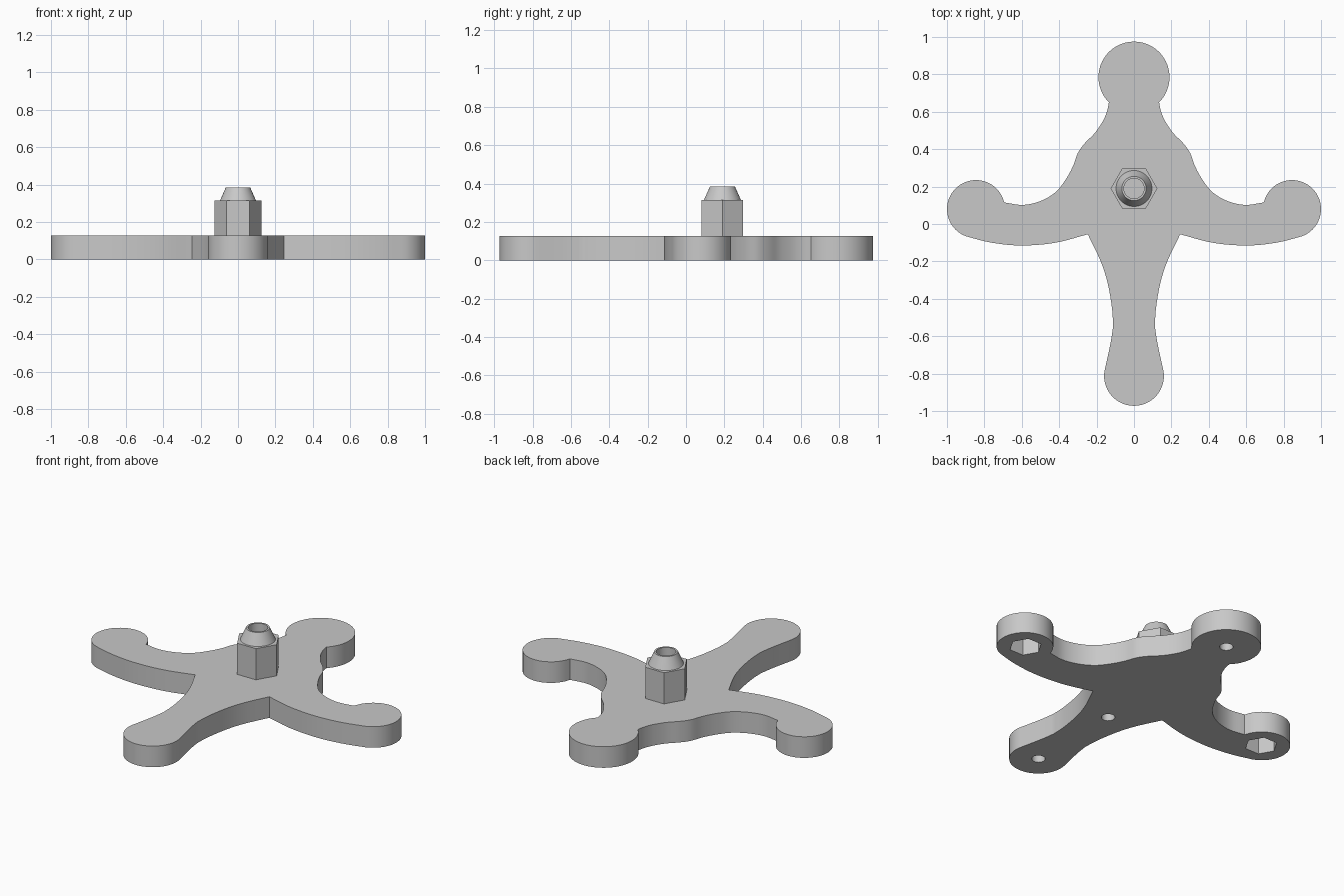
import bpy, bmesh
from math import cos, sin, radians
from mathutils import Vector

if "Cube" in bpy.data.objects:
    bpy.data.objects.remove(bpy.data.objects["Cube"], do_unlink=True)

grey = bpy.data.materials.new("light grey")
grey.use_nodes = True
colour = (0.58, 0.58, 0.58, 1)
grey.diffuse_color = colour
grey.node_tree.nodes["Principled BSDF"].inputs["Base Color"].default_value = colour

THICK = 0.127
POST_Y = 0.19


def arc(cx, cy, r, start, end, steps=28):
    """Points along a circular arc, angles in degrees."""
    angles = [radians(start + (end - start) * i / steps) for i in range(steps + 1)]
    return [Vector((cx + r * cos(a), cy + r * sin(a))) for a in angles]


def spline(points, steps=6):
    """Smooth curve through the given points."""
    p = [Vector(q) for q in points]
    p = [2 * p[0] - p[1]] + p + [2 * p[-1] - p[-2]]
    out = []
    for a, b, c, d in zip(p, p[1:], p[2:], p[3:]):
        for i in range(steps):
            t = i / steps
            out.append(0.5 * (2 * b + (c - a) * t + (2 * a - 5 * b + 4 * c - d) * t * t
                              + (3 * b - a - 3 * c + d) * t ** 3))
    return out + [p[-2]]


def finish(obj, name):
    obj.name = name
    obj.data.materials.clear()
    obj.data.materials.append(grey)
    return obj


def prism(name, sides, r1, r2, x, y, z1, z2):
    """Upright cylinder, cone or hexagon with corners on the x axis."""
    bpy.ops.mesh.primitive_cone_add(vertices=sides, radius1=r1, radius2=r2, depth=z2 - z1,
                                    location=(x, y, (z1 + z2) / 2),
                                    rotation=(0, 0, radians(30)))
    return finish(bpy.context.object, name)


def cut(obj, cutter):
    mod = obj.modifiers.new("hole", "BOOLEAN")
    mod.operation = "DIFFERENCE"
    mod.solver = "EXACT"
    mod.object = cutter
    bpy.context.view_layer.objects.active = obj
    bpy.ops.object.modifier_apply(modifier=mod.name)


def smooth(obj):
    bpy.ops.object.select_all(action="DESELECT")
    obj.select_set(True)
    bpy.context.view_layer.objects.active = obj
    bpy.ops.object.shade_smooth_by_angle(angle=radians(25))


# Half outline of the four-armed plate, from the back tip round to the front tip
half = arc(0, 0.785, 0.19, 90, -45)
half += spline([(0.134, 0.652), (0.144, 0.604), (0.166, 0.551), (0.209, 0.487),
                (0.262, 0.433), (0.3, 0.38), (0.326, 0.31), (0.364, 0.24),
                (0.42, 0.17), (0.5, 0.123), (0.594, 0.102), (0.693, 0.115)])[1:]
half += arc(0.845, 0.08, 0.155, 165, -70)
half += spline([(0.898, -0.066), (0.76, -0.1), (0.6, -0.115), (0.42, -0.1), (0.247, -0.055)])[1:]
half += spline([(0.247, -0.055), (0.178, -0.2), (0.14, -0.32), (0.117, -0.455), (0.112, -0.55)])[1:]
half += spline([(0.112, -0.55), (0.126, -0.64), (0.158, -0.787)])[1:]
half += arc(0, -0.812, 0.16, 8, -90)

# Mirror the outline and extrude it
outline = half + [Vector((-p.x, p.y)) for p in reversed(half[1:-1])]
bm = bmesh.new()
base = bm.faces.new([bm.verts.new((p.x, p.y, 0)) for p in outline])
bmesh.ops.remove_doubles(bm, verts=bm.verts[:], dist=0.001)
ext = bmesh.ops.extrude_face_region(bm, geom=bm.faces[:])
bmesh.ops.translate(bm, vec=(0, 0, THICK),
                    verts=[v for v in ext["geom"] if isinstance(v, bmesh.types.BMVert)])
bmesh.ops.recalc_face_normals(bm, faces=bm.faces[:])
mesh = bpy.data.meshes.new("plate")
bm.to_mesh(mesh)
bm.free()
plate = bpy.data.objects.new("plate", mesh)
bpy.context.collection.objects.link(plate)
finish(plate, "plate")

# Hexagonal sockets and round blind holes in the underside
cutters = [prism("socket_cutter", 6, 0.09, 0.09, x, 0.08, -0.1, 0.11) for x in (-0.84, 0.84)]
cutters += [prism("hole_cutter", 32, 0.037, 0.037, 0, y, -0.1, 0.1) for y in (0.785, -0.22, -0.812)]
for c in cutters:
    cut(plate, c)

# Hexagonal post with a tapered, bored tip
post = prism("hex_post", 6, 0.125, 0.125, 0, POST_Y, THICK - 0.01, 0.315)
tip = prism("tapered_tip", 48, 0.096, 0.065, 0, POST_Y, 0.315, 0.385)
bore = prism("bore_cutter", 48, 0.054, 0.054, 0, POST_Y, 0.2, 0.5)
for part in (post, tip):
    cut(part, bore)

for c in cutters + [bore]:
    bpy.data.objects.remove(c, do_unlink=True)
for part in (plate, post, tip):
    smooth(part)
